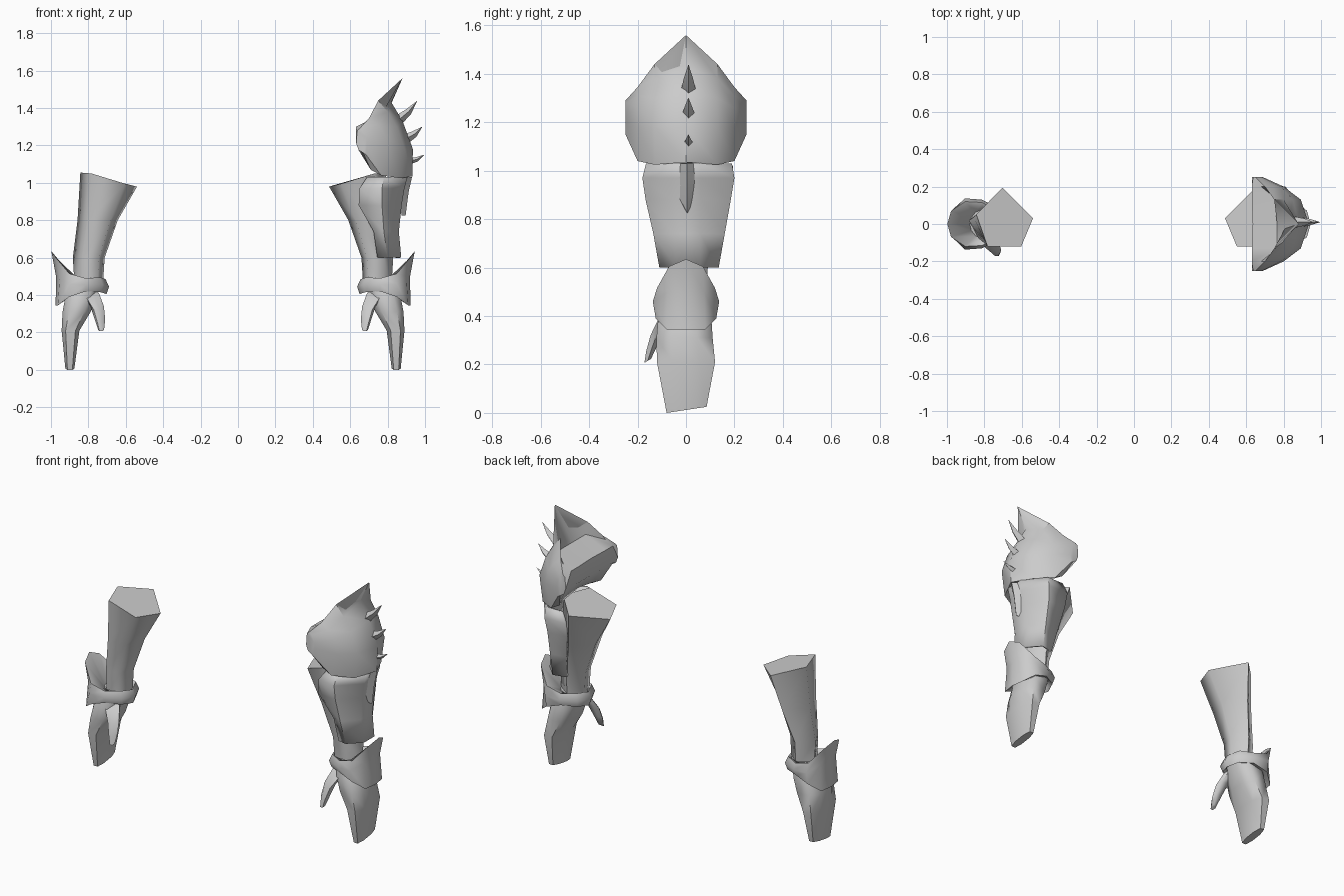
import bpy, bmesh, math
from mathutils import Vector

grey = bpy.data.materials.new("plain_grey")
grey.diffuse_color = (0.6, 0.6, 0.6, 1)


def finish(name, bm, angle, flip=False):
    """Turn a bmesh into an object; flip gives the opposite arm's copy."""
    if flip:
        for v in bm.verts:
            v.co.x = -v.co.x - 0.053
    bmesh.ops.recalc_face_normals(bm, faces=bm.faces)
    me = bpy.data.meshes.new(name)
    bm.to_mesh(me)
    bm.free()
    for p in me.polygons:
        p.use_smooth = True
    me.set_sharp_from_angle(angle=math.radians(angle))
    me.materials.append(grey)
    ob = bpy.data.objects.new(name, me)
    bpy.context.collection.objects.link(ob)
    return ob


def loft(rings, closed=True, loop=False, caps=True):
    """Skin equal-length rings of points."""
    bm = bmesh.new()
    vs = [[bm.verts.new(p) for p in r] for r in rings]
    n = len(rings[0])
    pairs = list(zip(vs, vs[1:])) + ([(vs[-1], vs[0])] if loop else [])
    for a, b in pairs:
        for i in range(n if closed else n - 1):
            j = (i + 1) % n
            bm.faces.new((a[i], a[j], b[j], b[i]))
    if caps and closed and not loop:
        bm.faces.new(vs[0])
        bm.faces.new(vs[-1])
    return bm


def rounded(x0, x1, y0, y1, z, dz=0.0):
    """Eight-sided hand section; dz lifts the back edge."""
    cx, cy, rx, ry = (x0 + x1) / 2, (y0 + y1) / 2, (x1 - x0) / 2, (y1 - y0) / 2
    shape = [(1, .45), (.55, 1), (-.55, 1), (-1, .45), (-1, -.45), (-.55, -1), (.55, -1), (1, -.45)]
    return [(cx + rx * a, cy + ry * b, z + dz * (b + 1) / 2) for a, b in shape]


def forearm():
    return loft([
        [(.65, .195, 1.02), (.487, .03, .98), (.55, -.12, .995), (.73, -.12, 1.05), (.79, .05, 1.055)],
        [(.69, .14, .8), (.59, .025, .8), (.63, -.10, .8), (.75, -.10, .8), (.805, .035, .8)],
        [(.74, .09, .6), (.66, .02, .6), (.69, -.075, .6), (.78, -.075, .6), (.83, .02, .6)],
        [(.74, .08, .44), (.67, .02, .44), (.70, -.07, .44), (.78, -.07, .44), (.82, .02, .44)]])


def hand():
    return loft([rounded(.68, .83, -.08, .08, .48), rounded(.705, .87, -.115, .105, .39),
                 rounded(.735, .885, -.122, .11, .31), rounded(.795, .89, -.12, .12, .21),
                 rounded(.822, .87, -.08, .085, 0, .025)])


def thumb():
    path = [(.735, -.075, .41, .045), (.70, -.115, .34, .036), (.685, -.14, .27, .028), (.679, -.158, .215, .016)]
    return loft([[(x + r * math.cos(k * math.tau / 6), y + r * math.sin(k * math.tau / 6),
                   z + .6 * r * math.sin(k * math.tau / 6)) for k in range(6)] for x, y, z, r in path])


def cuff():
    # top, middle and bottom of the outer wall, from the shield round to the inner wrist
    half = [((.945, 0, .635), (.92, 0, .5), (.922, 0, .345)),
            ((.925, .07, .605), (.90, .075, .5), (.91, .08, .345)),
            ((.85, .12, .515), (.85, .137, .46), (.85, .125, .39)),
            ((.76, .115, .49), (.76, .13, .455), (.76, .115, .42)),
            ((.685, .075, .495), (.67, .085, .455), (.68, .075, .415)),
            ((.655, 0, .485), (.637, 0, .445), (.65, 0, .405))]
    other = [[(x, -y, z) for x, y, z in s] for s in half[-2:0:-1]]
    rings = []
    for t, m, b in half + other:
        d = Vector((m[0] - .745, m[1], 0)).normalized() * .08
        rings.append([(.745 + d.x, d.y, .48), t, m, b, (.745 + d.x, d.y, .425)])
    return loft(rings, loop=True)


# Both arms
for side, flip in (("right", False), ("left", True)):
    finish(side + "_forearm", forearm(), 78, flip)
    finish(side + "_hand", hand(), 65, flip)
    finish(side + "_thumb", thumb(), 65, flip)
    finish(side + "_cuff", cuff(), 65, flip)

# Shoulder guard: cross-sections in x and z, mirrored front to back
sections = {
    0: [(.88, 1.56), (.82, 1.43), (.88, 1.33), (.935, 1.18), (.932, 1.035),
        (.72, 1.10), (.645, 1.19), (.635, 1.30), (.765, 1.36)],
    .13: [(.75, 1.44), (.80, 1.38), (.85, 1.30), (.892, 1.18), (.87, 1.025),
          (.72, 1.08), (.645, 1.19), (.63, 1.30), (.765, 1.36)],
    .20: [(.70, 1.345), (.75, 1.31), (.785, 1.26), (.80, 1.18), (.765, 1.04),
          (.71, 1.07), (.645, 1.19), (.63, 1.30), (.68, 1.325)],
    .25: [(.65, 1.29), (.67, 1.28), (.685, 1.24), (.69, 1.2), (.685, 1.15),
          (.67, 1.16), (.645, 1.175), (.632, 1.21), (.637, 1.28)]}
ys = [-.25, -.20, -.13, 0, .13, .20, .25]
finish("shoulder_guard", loft([[(x, y, z) for x, z in sections[abs(y)]] for y in ys]), 40)

# Row of spikes down the shoulder guard: base centre, tip, half height, half width
for i, (bx, bz, tx, tz, h, w) in enumerate([(.865, 1.345, .957, 1.437, .03, .032),
                                            (.90, 1.24, .985, 1.30, .03, .028),
                                            (.92, 1.12, .995, 1.15, .02, .02)]):
    bm = bmesh.new()
    d = Vector((tx - bx, 0, tz - bz))
    up = Vector((-d.z, 0, d.x)).normalized()
    base = Vector((bx, .01, bz)) - d * .2
    mid = Vector((bx, .01, bz)) + d * .45 - up * .008
    rings = [[c + up * h * s, c + Vector((0, w * s, 0)), c - up * h * s, c - Vector((0, w * s, 0))]
             for c, s in ((base, 1), (mid, .6), (Vector((tx, .01, tz)), .03))]
    bm.free()
    finish("shoulder_spike_%d" % (i + 1), loft(rings), 60)

# Upper arm plate wrapped around the outer side
plate = [(1.03, [(.69, -.13), (.78, -.165), (.905, -.06), (.91, .06), (.81, .19), (.70, .19)]),
         (.97, [(.65, -.155), (.77, -.18), (.89, -.06), (.89, .06), (.81, .2), (.67, .2)]),
         (.88, [(.645, -.15), (.77, -.167), (.875, -.06), (.875, .06), (.80, .185), (.675, .18)]),
         (.74, [(.725, -.12), (.78, -.135), (.86, -.05), (.86, .06), (.80, .16), (.70, .15)]),
         (.60, [(.745, -.10), (.80, -.11), (.873, -.04), (.873, .06), (.80, .135), (.72, .115)])]
ob = finish("arm_plate", loft([[(x, y, z) for x, y in r] for z, r in plate], closed=False), 50)
mod = ob.modifiers.new("thickness", 'SOLIDIFY')
mod.thickness = 0.015
mod.offset = -1

# Pointed elbow tongue below the shoulder guard
finish("elbow_tongue", loft([
    [(.87, -.065, 1.03), (.93, .005, 1.03), (.87, .075, 1.03)],
    [(.86, -.05, .93), (.912, .005, .95), (.86, .06, .93)],
    [(.875, .004, .825), (.896, .005, .825), (.875, .006, .825)]]), 25)
